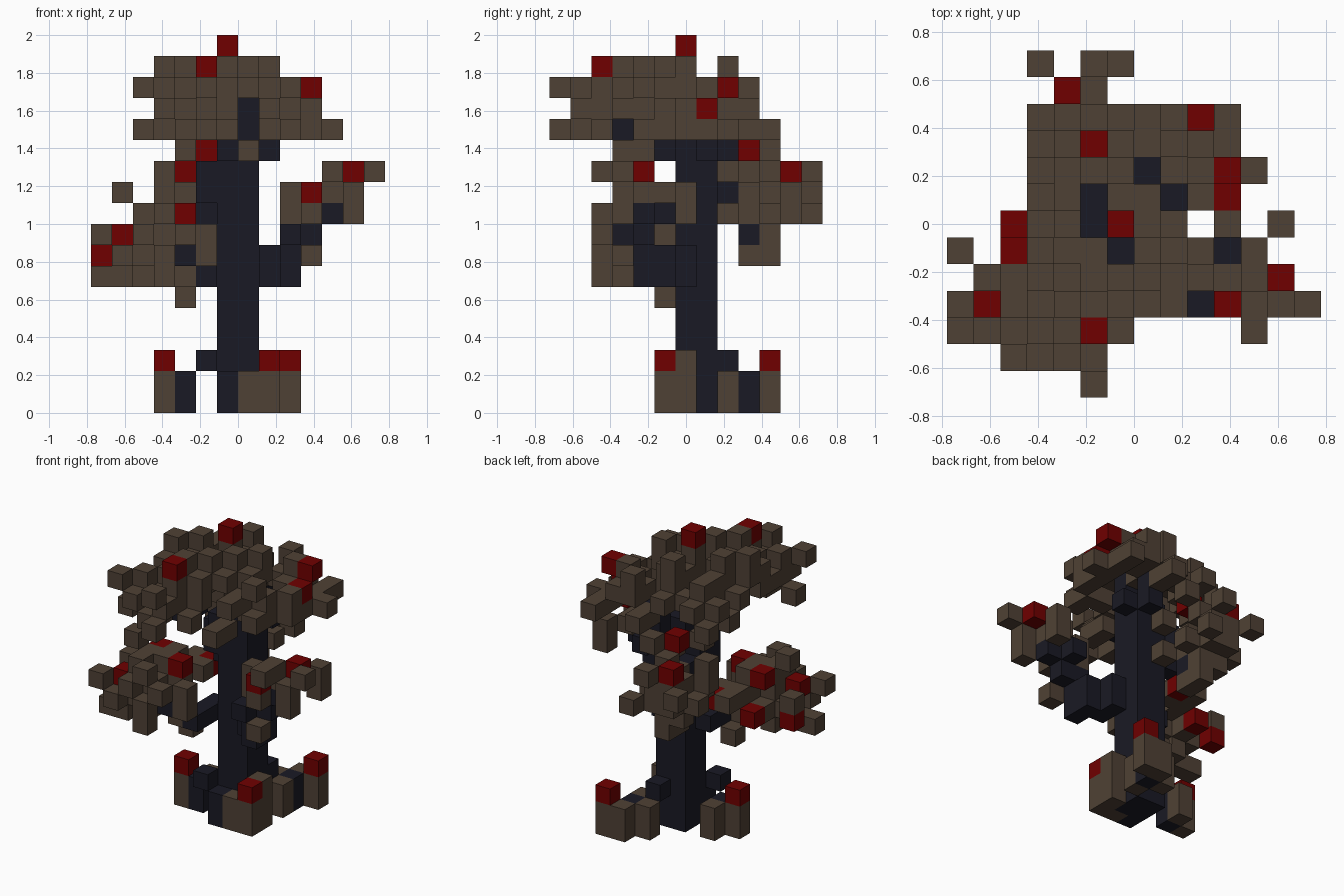
import bpy
import bmesh
from mathutils import Vector

old = bpy.data.objects.get("Cube")
if old:
    bpy.data.objects.remove(old, do_unlink=True)

UNIT = 1 / 9                        # edge of one block
ORIGIN = Vector((-7, -6.5, 0))      # grid corner, in blocks


def material(name, rgb):
    mat = bpy.data.materials.new(name)
    mat.use_nodes = True
    colour = (*rgb, 1)
    mat.diffuse_color = colour
    shader = mat.node_tree.nodes["Principled BSDF"]
    shader.inputs["Base Color"].default_value = colour
    shader.inputs["Roughness"].default_value = 0.9
    return mat


BROWN = material("brown foliage", (0.078, 0.053, 0.035))
DARK = material("dark wood", (0.01, 0.01, 0.018))
RED = material("red blossom", (0.16, 0.0, 0.0))

cells = {}


def fill(part, mat, boxes):
    """Fill inclusive block ranges: x from-to, y from-to, z from-to."""
    for a, b, c, d, e, f in boxes:
        for x in range(a, b + 1):
            for y in range(c, d + 1):
                for z in range(e, f + 1):
                    cells[x, y, z] = (part, mat)


def dots(part, mat, places, depth=1):
    """Place single blocks, or short columns hanging from a top block."""
    fill(part, mat, [(x, x, y, y, z - depth + 1, z) for x, y, z in places])


# Crown: two-block columns in the middle
dots("crown_middle", BROWN, [
    (3, 2, 15), (4, 3, 15), (5, 3, 16), (6, 3, 15), (3, 4, 15),
    (5, 4, 15), (6, 4, 16), (3, 5, 16), (4, 5, 15), (5, 5, 15),
    (7, 5, 16), (4, 6, 16), (6, 6, 16), (8, 6, 16), (5, 2, 15),
    (4, 7, 15), (6, 7, 15), (7, 7, 15), (4, 8, 15), (6, 8, 16),
    (9, 8, 15), (8, 9, 15), (10, 6, 14), (9, 5, 14), (4, 2, 14)], depth=2)

# Crown: single blocks round the rim
dots("crown_rim", BROWN, [
    (5, 0, 15), (5, 0, 13), (2, 1, 15), (3, 1, 14), (4, 1, 13),
    (5, 1, 14), (2, 2, 13), (6, 2, 13), (3, 3, 14), (7, 3, 12),
    (8, 3, 14), (4, 4, 14), (7, 4, 15), (7, 4, 12), (8, 4, 14),
    (9, 4, 15), (9, 4, 13), (8, 5, 15), (8, 5, 13), (3, 6, 14),
    (7, 6, 15), (3, 7, 13), (9, 7, 14), (10, 7, 13)])
dots("crown_back_rim", BROWN, [
    (3, 8, 14), (4, 8, 12), (5, 8, 14), (8, 8, 14), (11, 8, 13),
    (10, 8, 13), (4, 9, 14), (3, 9, 13), (6, 9, 14), (7, 9, 13),
    (9, 9, 14), (10, 9, 13), (7, 10, 13), (10, 10, 13), (6, 10, 12)])

# Bough on the model's right
dots("right_bough", BROWN, [
    (1, 4, 10), (2, 3, 9), (2, 4, 9), (3, 2, 9), (3, 4, 9), (3, 5, 9),
    (0, 2, 8), (0, 5, 8), (2, 2, 8), (2, 4, 8), (3, 3, 8), (3, 5, 8),
    (4, 2, 8), (4, 4, 8), (5, 3, 8), (3, 6, 8), (4, 6, 8), (3, 7, 8)])
dots("right_bough_underside", BROWN, [
    (1, 2, 7), (1, 4, 7), (2, 3, 7), (2, 5, 7), (3, 2, 7), (3, 4, 7),
    (5, 3, 7), (0, 3, 6), (1, 3, 6), (2, 4, 6), (3, 2, 6), (4, 4, 6),
    (4, 5, 5)])

# Bough on the model's left
dots("left_bough", BROWN, [
    (11, 2, 11), (11, 3, 11), (13, 3, 11), (9, 4, 10),
    (11, 4, 10), (11, 5, 10), (12, 3, 10), (12, 6, 10), (12, 6, 9),
    (12, 3, 9), (9, 4, 9), (10, 3, 9), (10, 4, 9), (10, 3, 7)])

# Bough at the back
dots("back_bough", BROWN, [
    (3, 9, 11), (5, 12, 11), (5, 10, 11), (6, 8, 11), (3, 9, 10),
    (4, 10, 10), (5, 9, 10), (5, 11, 10), (3, 12, 10), (4, 11, 10),
    (3, 10, 9), (4, 8, 9), (4, 11, 9), (5, 9, 9), (5, 11, 9),
    (6, 8, 9), (6, 10, 9), (6, 12, 9), (5, 10, 8), (4, 10, 8),
    (5, 9, 7), (5, 10, 7)])

# Trunk and the wood inside the boughs
fill("trunk", DARK, [(6, 7, 6, 7, 0, 12), (7, 7, 6, 6, 13, 14)])
fill("crown_branches", DARK, [
    (6, 6, 5, 5, 12, 12), (5, 5, 3, 4, 13, 13),
    (8, 8, 7, 7, 12, 12), (7, 7, 8, 8, 12, 13)])
fill("right_branch", DARK, [(5, 5, 4, 6, 6, 6), (4, 4, 3, 4, 7, 7)])
fill("left_branch", DARK, [
    (8, 8, 5, 6, 6, 7), (9, 9, 4, 5, 6, 7), (9, 9, 3, 4, 8, 8),
    (10, 10, 4, 4, 8, 8), (11, 11, 4, 4, 9, 9), (10, 10, 5, 5, 9, 9)])
fill("back_branch", DARK, [
    (5, 5, 7, 7, 9, 11), (5, 5, 6, 6, 10, 11), (5, 5, 8, 8, 10, 10),
    (5, 5, 9, 9, 8, 8)])

# Roots spreading on the ground
fill("root_tips", BROWN, [
    (7, 8, 5, 5, 0, 1), (8, 8, 6, 6, 0, 2), (8, 9, 10, 10, 0, 1),
    (7, 7, 9, 9, 0, 1), (8, 8, 8, 8, 0, 1), (3, 3, 6, 6, 0, 1),
    (4, 4, 7, 7, 0, 1)])
fill("roots", DARK, [
    (6, 6, 5, 5, 0, 1), (4, 4, 6, 6, 0, 1), (8, 8, 9, 9, 0, 1),
    (5, 5, 5, 5, 2, 2), (7, 7, 8, 8, 2, 2)])

# Red blossoms
dots("crown_blossoms", RED, [
    (6, 6, 17), (5, 2, 16), (10, 8, 15), (10, 7, 14), (5, 9, 12)])
dots("bough_blossoms", RED, [
    (4, 11, 11), (12, 4, 11), (10, 3, 10), (4, 4, 9), (2, 5, 9),
    (1, 3, 8), (4, 7, 8), (0, 5, 7), (2, 6, 7)])
dots("root_blossoms", RED, [(8, 5, 2), (9, 10, 2), (3, 6, 2)])


def build(part, mat):
    """Make one object from the exposed block faces of a part."""
    bm = bmesh.new()
    for cell, owner in cells.items():
        if owner[0] != part:
            continue
        for axis in range(3):
            for side in (-1, 1):
                step = Vector((0, 0, 0))
                step[axis] = side
                if tuple(int(v) for v in Vector(cell) + step) in cells:
                    continue
                u, v = Vector((0, 0, 0)), Vector((0, 0, 0))
                u[(axis + 1) % 3] = side / 2
                v[(axis + 2) % 3] = 1 / 2
                mid = ORIGIN + Vector(cell) + Vector((0.5,) * 3) + step / 2
                ring = (mid - u - v, mid + u - v, mid + u + v, mid - u + v)
                bm.faces.new([bm.verts.new(p * UNIT) for p in ring])
    bmesh.ops.remove_doubles(bm, verts=bm.verts, dist=UNIT / 100)
    mesh = bpy.data.meshes.new(part)
    bm.to_mesh(mesh)
    bm.free()
    mesh.materials.append(mat)
    bpy.context.collection.objects.link(bpy.data.objects.new(part, mesh))


for part, mat in dict(cells.values()).items():
    build(part, mat)
